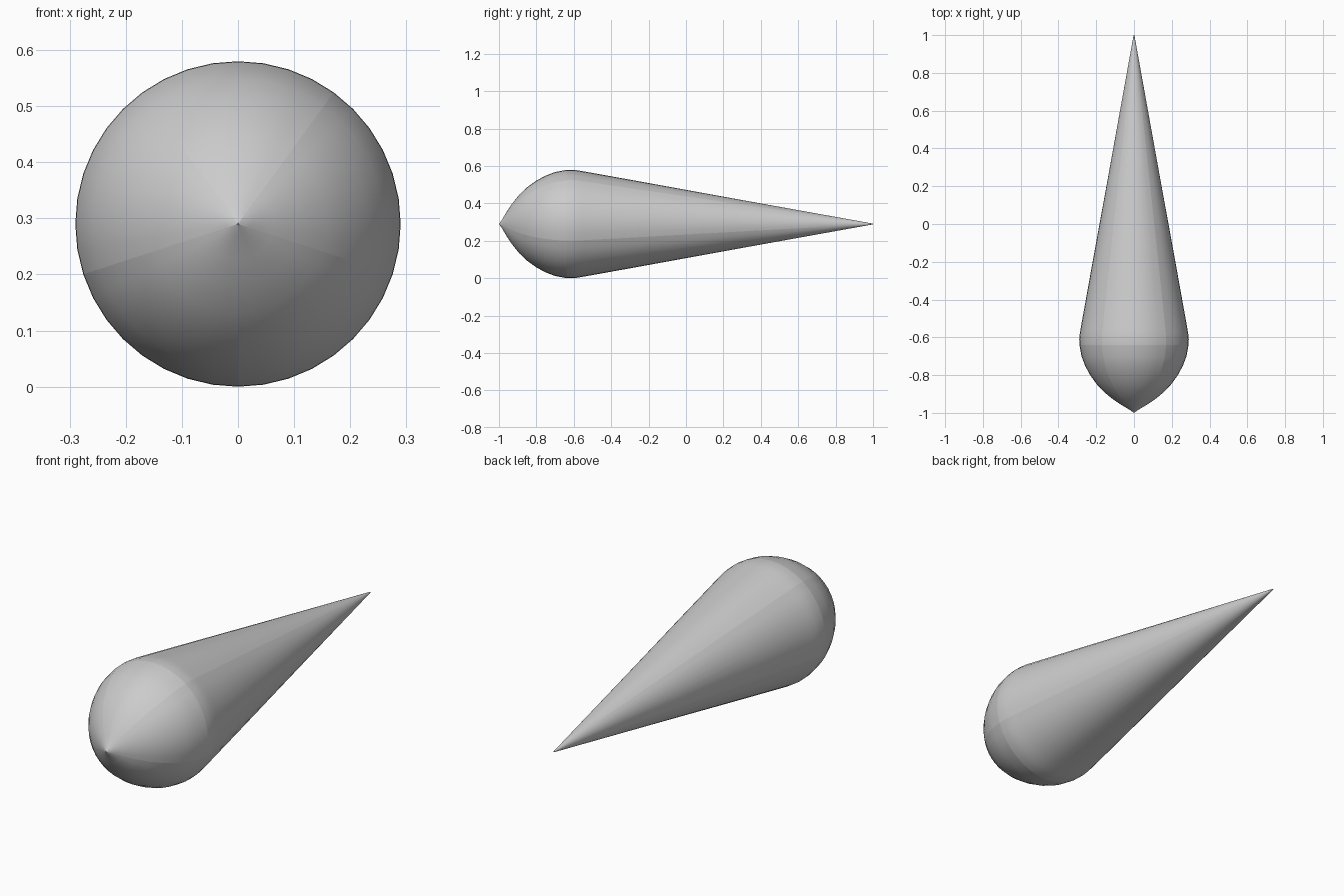
import bpy, bmesh, math

if "Cube" in bpy.data.objects:
    bpy.data.objects.remove(bpy.data.objects["Cube"])

CENTRE_Z = 0.29
PANELS = 5
STEPS = 8  # facets across each panel

# Profiles as (y, radius)
nose = [(-1.0, 0.0), (-0.985, 0.021), (-0.96, 0.063), (-0.93, 0.109), (-0.89, 0.158),
        (-0.85, 0.196), (-0.80, 0.232), (-0.75, 0.259), (-0.70, 0.278), (-0.64, 0.289)]
body = [(-0.64, 0.289), (-0.61, 0.29), (-0.58, 0.287), (-0.55, 0.282),
        (-0.2, 0.219), (0.25, 0.137), (0.7, 0.056)]
tip = [(0.7, 0.056), (0.85, 0.029), (1.0, 0.002)]


def sweep(name, profile, start, sweep_angle, steps):
    """Revolve a profile about the long axis through part of a turn."""
    bm = bmesh.new()
    rows = []
    for y, r in profile:
        row = []
        for i in range(steps + 1):
            a = start + sweep_angle * i / steps
            row.append(bm.verts.new((r * math.cos(a), y, CENTRE_Z + r * math.sin(a))))
        rows.append(row)
    for lo, hi in zip(rows, rows[1:]):
        for i in range(steps):
            bm.faces.new((lo[i], hi[i], hi[i + 1], lo[i + 1])).smooth = True
    # Close the tail point
    if abs(sweep_angle - math.tau) < 1e-6:
        bm.faces.new(rows[-1][:-1])
    bmesh.ops.remove_doubles(bm, verts=bm.verts, dist=0.0001)
    bmesh.ops.recalc_face_normals(bm, faces=bm.faces)
    # Make open panels face outward
    f = bm.faces[:][0]
    c = f.calc_center_median()
    if f.normal.x * c.x + f.normal.z * (c.z - CENTRE_Z) < 0:
        bmesh.ops.reverse_faces(bm, faces=bm.faces)
    mesh = bpy.data.meshes.new(name)
    bm.to_mesh(mesh)
    bm.free()
    obj = bpy.data.objects.new(name, mesh)
    bpy.context.collection.objects.link(obj)
    return obj


# Five nose and body panels meeting at seams, one seam straight down
panel_angle = math.tau / PANELS
for k in range(PANELS):
    start = -math.pi / 2 + k * panel_angle
    sweep(f"nose_panel_{k + 1}", nose, start, panel_angle, STEPS)
    sweep(f"body_panel_{k + 1}", body, start, panel_angle, STEPS)

# Tail tip
sweep("tail_tip", tip, -math.pi / 2, math.tau, PANELS * STEPS)
